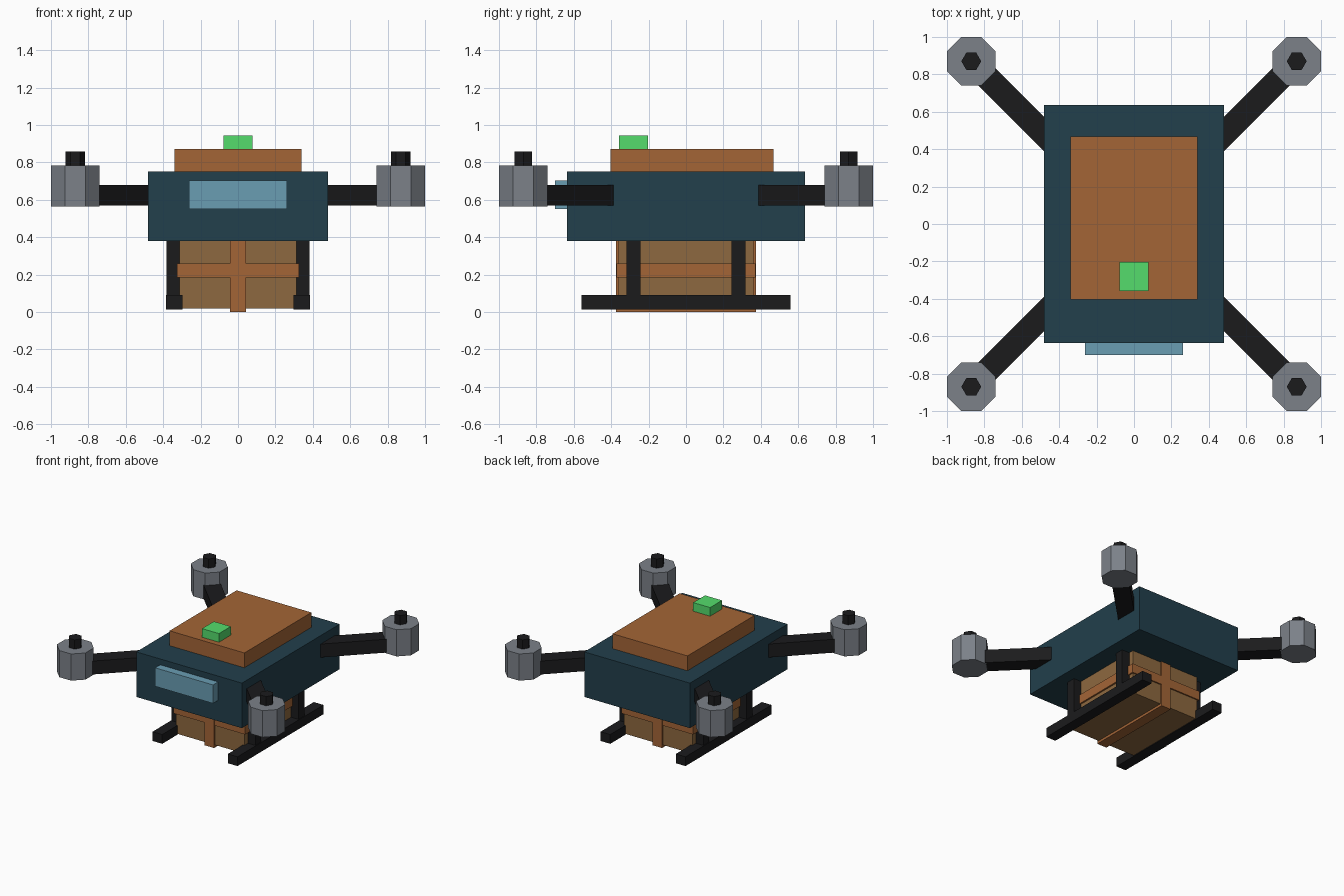
import bpy
from math import cos, sin, pi, radians, hypot
from mathutils import Matrix

if "Cube" in bpy.data.objects:
    bpy.data.objects.remove(bpy.data.objects["Cube"])


def material(name, r, g, b):
    m = bpy.data.materials.new(name)
    m.diffuse_color = (r, g, b, 1)
    m.use_nodes = True
    m.node_tree.nodes["Principled BSDF"].inputs["Base Color"].default_value = m.diffuse_color
    return m


TEAL = material("dark_teal", 0.016, 0.05, 0.072)
ORANGE = material("orange_brown", 0.37, 0.13, 0.037)
GREEN = material("green", 0.09, 0.72, 0.15)
GLASS = material("light_blue", 0.144, 0.337, 0.45)
CARD = material("cardboard", 0.27, 0.14, 0.05)
BLACK = material("black", 0.011, 0.011, 0.012)
METAL = material("metal_grey", 0.2, 0.22, 0.25)


def prism(name, outline, z0, z1, mat):
    """Extrude a counter-clockwise xy outline from z0 to z1."""
    n = len(outline)
    verts = [(x, y, z) for z in (z0, z1) for x, y in outline]
    faces = [tuple(reversed(range(n))), tuple(range(n, 2 * n))]
    faces += [(i, (i + 1) % n, n + (i + 1) % n, n + i) for i in range(n)]
    mesh = bpy.data.meshes.new(name)
    mesh.from_pydata(verts, [], faces)
    mesh.materials.append(mat)
    ob = bpy.data.objects.new(name, mesh)
    bpy.context.collection.objects.link(ob)
    return ob


def box(name, x, y, z, mat):
    return prism(name, [(x[0], y[0]), (x[1], y[0]), (x[1], y[1]), (x[0], y[1])], *z, mat)


def polygon(cx, cy, r, n, start=0.0):
    return [(cx + r * cos(start + 2 * pi * i / n), cy + r * sin(start + 2 * pi * i / n))
            for i in range(n)]


# Body, top cover, status light and front sensor
box("body", (-0.48, 0.48), (-0.635, 0.635), (0.38, 0.75), TEAL)
box("battery_cover", (-0.34, 0.34), (-0.403, 0.467), (0.75, 0.872), ORANGE)
box("status_light", (-0.077, 0.077), (-0.357, -0.203), (0.872, 0.943), GREEN)
box("front_sensor", (-0.263, 0.263), (-0.70, -0.62), (0.55, 0.702), GLASS)

# Four diagonal arms with motors
M = 0.87
APOTHEM = 0.13
for sx, side in ((-1, "left"), (1, "right")):
    for sy, end in ((-1, "front"), (1, "back")):
        tag = f"{end}_{side}"
        length = hypot(M, M)
        arm = box(f"{tag}_arm", (0.58, length - 0.03), (-0.065, 0.065), (0.57, 0.68), BLACK)
        angle = radians(45 if sx > 0 else 135) * sy
        arm.data.transform(Matrix.Rotation(angle, 4, 'Z'))
        cx, cy = sx * M, sy * M
        prism(f"{tag}_motor", polygon(cx, cy, APOTHEM / cos(pi / 8), 8, pi / 8),
              0.563, 0.782, METAL)
        prism(f"{tag}_motor_shaft", polygon(cx, cy, 0.053, 6), 0.782, 0.858, BLACK)

# Landing gear
for s, side in ((-1, "left"), (1, "right")):
    box(f"{side}_skid", (s * 0.342 - 0.044, s * 0.342 + 0.044), (-0.558, 0.558),
        (0.014, 0.09), BLACK)
    for t, end in ((-1, "front"), (1, "back")):
        box(f"{end}_{side}_leg", (s * 0.345 - 0.036, s * 0.345 + 0.036),
            (t * 0.28 - 0.037, t * 0.28 + 0.037), (0.08, 0.40), BLACK)

# Parcel with crossing straps
box("parcel", (-0.312, 0.312), (-0.36, 0.36), (0.02, 0.39), CARD)
box("vertical_strap", (-0.044, 0.044), (-0.373, 0.373), (0.0, 0.39), ORANGE)
box("horizontal_strap", (-0.325, 0.325), (-0.371, 0.371), (0.185, 0.26), ORANGE)
